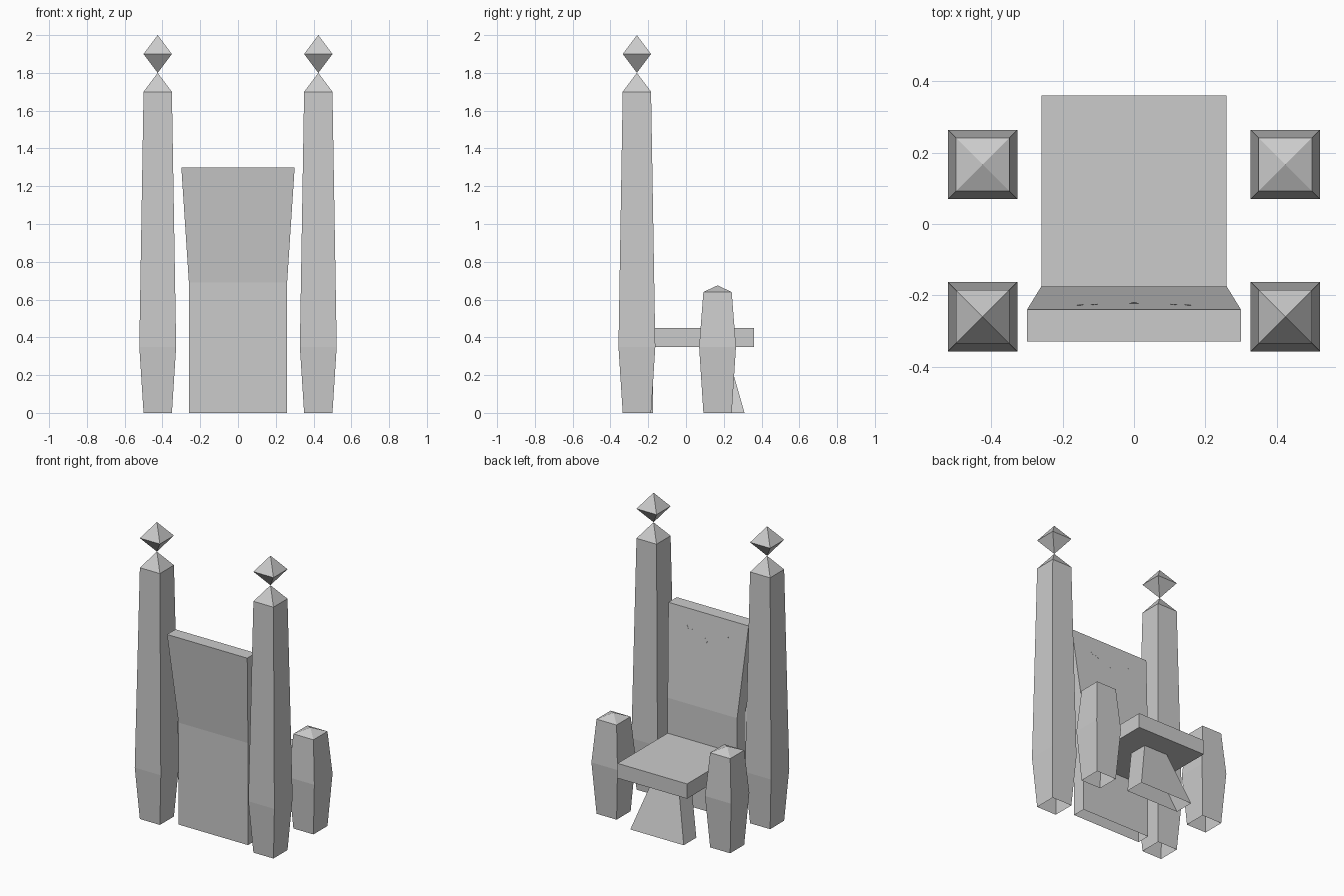
import bpy, bmesh
from mathutils import Vector

cube = bpy.data.objects.get("Cube")
if cube:
    bpy.data.objects.remove(cube)

STONE = (0.6, 0.6, 0.6, 1.0)
stone = bpy.data.materials.new("grey stone")
stone.use_nodes = True
stone.diffuse_color = STONE
stone.node_tree.nodes["Principled BSDF"].inputs["Base Color"].default_value = STONE


def rect(half_x, y0, y1, z):
    """Counter-clockwise rectangle at height z."""
    return [(-half_x, y0, z), (half_x, y0, z), (half_x, y1, z), (-half_x, y1, z)]


def square(half, z):
    return rect(half, -half, half, z)


def loft(name, rings, at=(0, 0, 0), bottom=True, top=True, tip=None, foot=None):
    """Join rings upward; close the ends flat, with a point, or leave them open."""
    bm = bmesh.new()
    loops = [[bm.verts.new(p) for p in ring] for ring in rings]
    n = len(loops[0])
    for low, high in zip(loops, loops[1:]):
        for i in range(n):
            j = (i + 1) % n
            bm.faces.new((low[i], low[j], high[j], high[i]))
    for height, loop, step in ((tip, loops[-1], 1), (foot, loops[0], -1)):
        if height is not None:
            point = bm.verts.new((0, 0, height))
            for i in range(n):
                bm.faces.new((loop[i], loop[(i + 1) % n], point)[::step])
    if top and tip is None:
        bm.faces.new(loops[-1])
    if bottom and foot is None:
        bm.faces.new(loops[0][::-1])
    mesh = bpy.data.meshes.new(name)
    bm.to_mesh(mesh)
    bm.free()
    mesh.materials.append(stone)
    obj = bpy.data.objects.new(name, mesh)
    obj.location = at
    bpy.context.collection.objects.link(obj)
    return obj


# Tapered posts with pointed caps, mirrored to both sides
for side, x in (("left", 0.425), ("right", -0.425)):
    for part, y, shoulder, tip in (("tall_post", -0.26, 1.7, 1.8),
                                   ("arm_post", 0.167, 0.64, 0.675)):
        loft(f"{side}_{part}",
             [square(0.075, 0), square(0.0975, 0.35), square(0.075, shoulder)],
             at=(x, y, 0), bottom=False, tip=tip)
    # Diamond finial balanced on the tall post
    loft(f"{side}_finial", [square(0.075, 1.9)], at=(x, -0.26, 0), tip=2.0, foot=1.8)

# Backrest: straight below, flaring and leaning above
loft("backrest", [rect(0.26, -0.265, -0.175, 0),
                  rect(0.26, -0.265, -0.175, 0.69),
                  rect(0.30, -0.33, -0.24, 1.3)], bottom=False)

# Seat slab and its sloping pedestal
loft("seat", [rect(0.26, -0.175, 0.36, 0.35), rect(0.26, -0.175, 0.36, 0.45)])
loft("seat_pedestal", [rect(0.2, 0.175, 0.31, 0), rect(0.09, 0.08, 0.21, 0.35)],
     bottom=False, top=False)

# Shallow carved marks on the upper backrest
lean = Vector((0, -0.065, 0.61)).normalized()
outward = lean.cross(Vector((1, 0, 0))) * -1
if outward.y < 0:
    outward.negate()
centre = Vector((0, -0.225, 1.16))


def mark(name, points):
    base = [centre + Vector((u, 0, 0)) + lean * v for u, v in points]
    loft(name, [base, [p + outward * 0.001 for p in base]])


for side, s in (("left", 1), ("right", -1)):
    mark(f"{side}_inner_mark", [(s * 0.1, 0.0), (s * 0.12, 0.01), (s * 0.115, 0.018)][::-s])
    mark(f"{side}_outer_mark", [(s * 0.14, 0.01), (s * 0.16, 0.03), (s * 0.15, 0.03)][::-s])
mark("middle_mark", [(-0.012, -0.02), (0.012, -0.02), (0, -0.05)])
